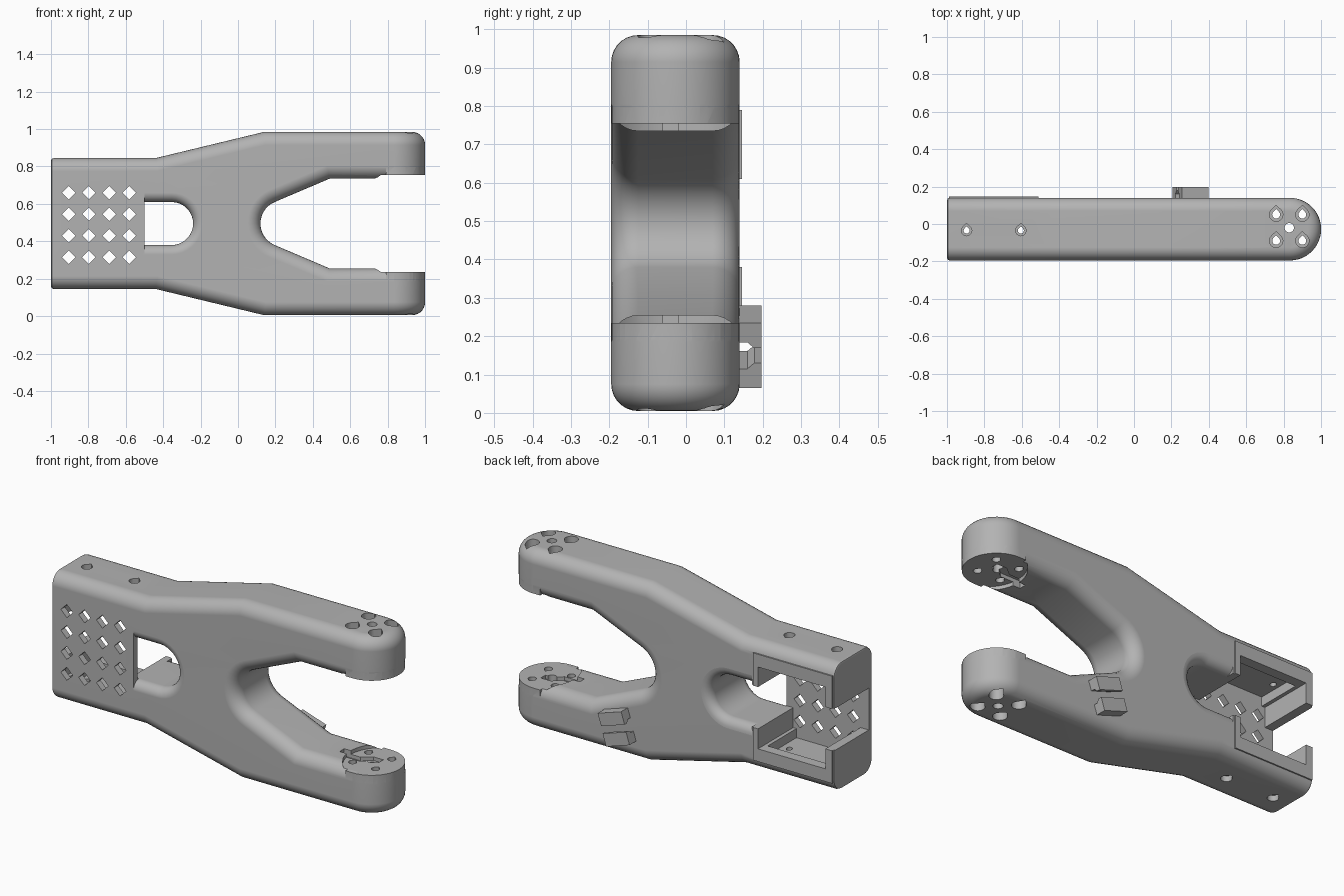
import bpy, bmesh, math
from mathutils import Vector, Matrix

if "Cube" in bpy.data.objects:
    bpy.data.objects.remove(bpy.data.objects["Cube"], do_unlink=True)

grey = bpy.data.materials.new("plain_grey")
grey.use_nodes = True
grey.diffuse_color = (0.45, 0.45, 0.45, 1)
grey.node_tree.nodes["Principled BSDF"].inputs["Base Color"].default_value = (0.45, 0.45, 0.45, 1)

MID = 0.495                      # mirror height of the fork
FRONT, BACK = -0.195, 0.14
YC = (FRONT + BACK) / 2
TIP = 0.833                      # centre of the rounded arm ends
R = (BACK - FRONT) / 2


def finish(bm, name):
    bmesh.ops.recalc_face_normals(bm, faces=bm.faces)
    mesh = bpy.data.meshes.new(name)
    bm.to_mesh(mesh)
    bm.free()
    ob = bpy.data.objects.new(name, mesh)
    bpy.context.collection.objects.link(ob)
    mesh.materials.append(grey)
    return ob


def prism(bm, pts, axis, lo, hi):
    """Extrude a flat profile along x (points are y, z), y (x, z) or z (x, y)."""
    put = {"x": lambda p, h: (h, p[0], p[1]),
           "y": lambda p, h: (p[0], h, p[1]),
           "z": lambda p, h: (p[0], p[1], h)}[axis]
    face = bm.faces.new([bm.verts.new(put(p, lo)) for p in pts])
    ext = bmesh.ops.extrude_face_region(bm, geom=[face], use_keep_orig=True)
    shift = Vector(put((0, 0), hi - lo))
    for v in ext["geom"]:
        if isinstance(v, bmesh.types.BMVert):
            v.co += shift


def arc(cx, cy, r, a, b, n):
    return [(cx + r * math.cos(math.radians(a + (b - a) * i / n)),
             cy + r * math.sin(math.radians(a + (b - a) * i / n))) for i in range(n + 1)]


def circle(cx, cy, r, n=20):
    return arc(cx, cy, r, 0, 360, n)[:-1]


def teardrop(cx, cy, r):
    return arc(cx, cy, r, 135, 405, 14) + [(cx, cy + r * 1.4)]


def rect(x0, x1, z0, z1):
    return [(x0, z0), (x1, z0), (x1, z1), (x0, z1)]


def boolean(tool, operation):
    bpy.context.view_layer.objects.active = body
    mod = body.modifiers.new("cut", "BOOLEAN")
    mod.object, mod.operation, mod.solver = tool, operation, "EXACT"
    bpy.ops.object.modifier_apply(modifier=mod.name)
    bpy.data.objects.remove(tool, do_unlink=True)


def combine(shapes, operation):
    """Apply one boolean with a group of separate prisms."""
    bm = bmesh.new()
    for s in shapes:
        prism(bm, *s)
    boolean(finish(bm, "tool"), operation)


def both(pts, lo, hi):
    """The same vertical prism on the upper and the lower arm."""
    return [(pts, "z", lo, hi), (pts, "z", 2 * MID - hi, 2 * MID - lo)]


# Forked body outline, upper half mirrored to the lower half
upper = [(-1, 0.845), (-0.44, 0.845), (0.14, 0.985), (TIP, 0.985), (TIP, 0.735), (0.49, 0.735)]
upper += arc(0.245, MID, 0.125, 112.5, 180, 7)
outline = upper + [(x, 2 * MID - z) for x, z in reversed(upper[:-1])]
bm = bmesh.new()
prism(bm, outline, "y", FRONT, BACK)

# Round arm ends in place of the flat ones
ends = [f for f in bm.faces if all(abs(v.co.x - TIP) < 1e-4 for v in f.verts)]
corners = [sorted(f.verts, key=lambda v: (round(v.co.y, 3), v.co.z)) for f in ends]
bmesh.ops.delete(bm, geom=ends, context="FACES_ONLY")
for front_lo, front_hi, back_lo, back_hi in corners:
    columns = [(front_lo, front_hi)]
    for x, y in arc(TIP, YC, R, -90, 90, 24)[1:-1]:
        columns.append([bm.verts.new((x, y, v.co.z)) for v in (front_lo, front_hi)])
    columns.append((back_lo, back_hi))
    for a, b in zip(columns, columns[1:]):
        bm.faces.new((a[0], b[0], b[1], a[1]))
    for side in (0, 1):
        bm.faces.new([c[side] for c in columns])
bmesh.ops.recalc_face_normals(bm, faces=bm.faces)


def sharp(at_end):
    return [e for e in bm.edges if len(e.link_faces) == 2 and e.calc_face_angle() > 1
            and all(v.co.x < -0.99 for v in e.verts) == at_end]


# Large rounding along the body, small rounding at the box end
bmesh.ops.bevel(bm, geom=sharp(False), offset=0.07, segments=7, profile=0.5, affect="EDGES")
bmesh.ops.recalc_face_normals(bm, faces=bm.faces)
bmesh.ops.bevel(bm, geom=sharp(True), offset=0.015, segments=2, profile=0.5, affect="EDGES")
body = finish(bm, "forked_body")

# Slightly raised back of the box
combine([(rect(-0.99, -0.51, 0.2, 0.79), "y", 0.1, 0.146)], "UNION")

# Central slot with rounded lips
bm = bmesh.new()
rings = []
lip = [(FRONT + 0.05 - c, 0.05 - s) for c, s in arc(0, 0, 0.05, 0, 90, 6)]
steps = [(-0.3, 0.05)] + lip
steps += [(2 * YC - y, flare) for y, flare in reversed(steps)]
for y, flare in steps:
    r = 0.115 + flare
    pts = [(-0.5, MID - r)] + arc(-0.355, MID, r, -90, 90, 18) + [(-0.5, MID + r)]
    rings.append([bm.verts.new((x, y, z)) for x, z in pts])
for a, b in zip(rings, rings[1:]):
    for i in range(len(a)):
        j = (i + 1) % len(a)
        bm.faces.new((a[i], a[j], b[j], b[i]))
bm.faces.new(rings[0])
bm.faces.new(rings[-1])
boolean(finish(bm, "slot_tool"), "DIFFERENCE")

# Box: open channel, main pocket, deeper side pockets
WALL = -0.16
combine([(rect(-1.1, -0.49, 0.38, 0.61), "y", WALL, 0.3)], "DIFFERENCE")
combine([(rect(-0.95, -0.54, 0.27, 0.72), "y", WALL, 0.3)], "DIFFERENCE")
combine([(rect(-0.93, -0.56, 0.22, 0.77), "y", WALL, 0.09)], "DIFFERENCE")

# Diamond vents in the front wall
vents = []
for i in range(4):
    for j in range(4):
        vents.append((circle(-0.905 + 0.108 * i, 0.315 + 0.115 * j, 0.036, 4), "y", -0.3, -0.1))
combine(vents, "DIFFERENCE")

# Screw holes through the box sides
screws, heads = [], []
for x in (-0.895, -0.605):
    screws += both(teardrop(x, -0.035, 0.016), 0.74, 1.1)
    heads += both(teardrop(x, -0.035, 0.028), 0.815, 1.1)
combine(screws, "DIFFERENCE")
combine(heads, "DIFFERENCE")

# Flat mounting pads on the inside of the arm ends
combine(both(circle(0.9, YC, 0.2, 48), 0.6, 0.755), "DIFFERENCE")
pad = [(0.79, YC - R + 0.001)] + arc(TIP, YC, R - 0.001, -90, 90, 24) + [(0.79, YC + R - 0.001)]
combine(both(pad, 0.755, 0.86), "UNION")

# Cable groove across each pad
groove = [(0.66, -0.06), (0.78, -0.06), (0.83, -0.02), (0.87, -0.02), (0.87, 0.02),
          (0.81, 0.02), (0.76, -0.02), (0.66, -0.02)]
combine(both(groove, 0.7, 0.775), "DIFFERENCE")

# Motor bolt holes with wide outer recesses
bolts, recesses = both(circle(0.83, -0.02, 0.025), 0.6, 1.1), []
for x in (0.76, 0.9):
    for y in (0.05, -0.09):
        bolts += both(teardrop(x, y, 0.021), 0.6, 1.1)
        recesses += both(teardrop(x, y, 0.036), 0.82, 1.1)
combine(bolts, "DIFFERENCE")
combine(recesses, "DIFFERENCE")

# Cable clip: two tilted hooks on the back of the lower arm
hook = [(0.13, 0.033), (0.197, 0.033), (0.197, -0.036), (0.178, -0.036), (0.16, -0.02), (0.13, -0.02)]
for name, x, z, flip in (("upper_clip", 0.318, 0.226, 1), ("lower_clip", 0.287, 0.119, -1)):
    bm = bmesh.new()
    prism(bm, [(y, h * flip) for y, h in hook], "x", -0.075, 0.075)
    bm.transform(Matrix.Translation((x, 0, z)) @ Matrix.Rotation(math.radians(18), 4, "Y"))
    finish(bm, name)

# Smooth rounded surfaces, crisp cut edges
bpy.ops.object.select_all(action="DESELECT")
body.select_set(True)
bpy.context.view_layer.objects.active = body
bpy.ops.object.shade_smooth_by_angle(angle=math.radians(30))
weighted = body.modifiers.new("weighted_normals", "WEIGHTED_NORMAL")
weighted.keep_sharp = True
